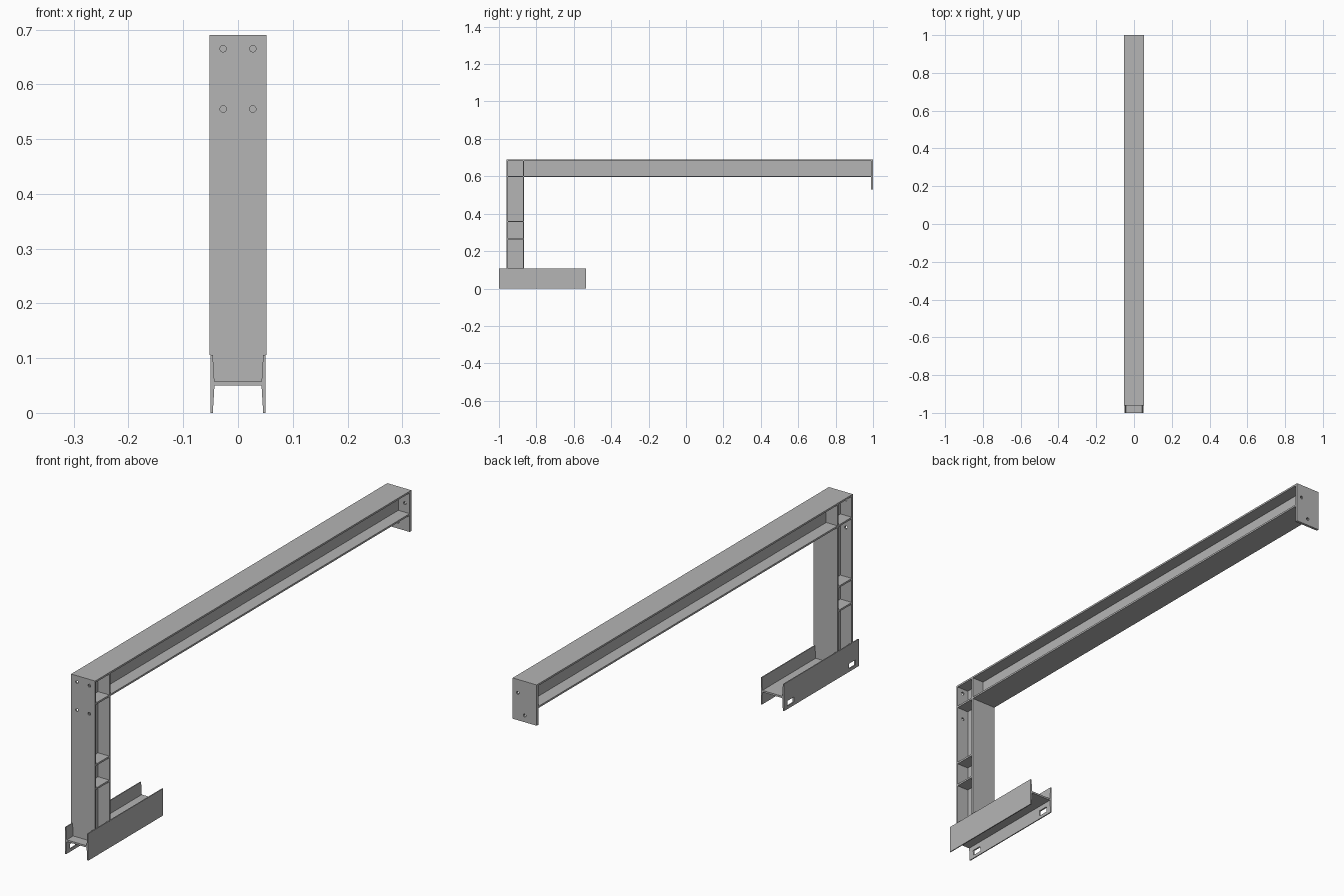
import bpy, bmesh, math
from mathutils import Matrix, Vector

if "Cube" in bpy.data.objects:
    bpy.data.objects.remove(bpy.data.objects["Cube"], do_unlink=True)

steel = bpy.data.materials.new("grey steel")
steel.use_nodes = True
GREY = (0.46, 0.46, 0.46, 1)
steel.diffuse_color = GREY
steel.node_tree.nodes["Principled BSDF"].inputs["Base Color"].default_value = GREY


def finish(name, bm):
    bmesh.ops.recalc_face_normals(bm, faces=bm.faces)
    mesh = bpy.data.meshes.new(name)
    bm.to_mesh(mesh)
    bm.free()
    mesh.materials.append(steel)
    obj = bpy.data.objects.new(name, mesh)
    bpy.context.collection.objects.link(obj)
    return obj


def box(name, x0, x1, y0, y1, z0, z1):
    bm = bmesh.new()
    size = Vector((x1 - x0, y1 - y0, z1 - z0))
    mid = Vector((x0 + x1, y0 + y1, z0 + z1)) / 2
    bmesh.ops.create_cube(bm, size=1, matrix=Matrix.Translation(mid) @ Matrix.Diagonal(size.to_4d()))
    return finish(name, bm)


def extrude_xz(name, profile, y0, y1):
    """Sweep an x-z outline along y."""
    bm = bmesh.new()
    face = bm.faces.new([bm.verts.new((x, y0, z)) for x, z in profile])
    side = bmesh.ops.extrude_face_region(bm, geom=[face])["geom"]
    bmesh.ops.translate(bm, vec=(0, y1 - y0, 0), verts=[v for v in side if isinstance(v, bmesh.types.BMVert)])
    return finish(name, bm)


def bolt_hole(x, y, z, r=0.006):
    bm = bmesh.new()
    bmesh.ops.create_cone(bm, cap_ends=True, segments=10, radius1=r, radius2=r, depth=0.05,
                          matrix=Matrix.Translation((x, y, z)) @ Matrix.Rotation(math.pi / 2, 4, "X"))
    return finish("hole_cutter", bm)


def cut(obj, cutters):
    """Cut the holes and remove the cutters."""
    for cutter in cutters:
        mod = obj.modifiers.new("hole", "BOOLEAN")
        mod.operation, mod.solver, mod.object = "DIFFERENCE", "EXACT", cutter
        bpy.context.view_layer.objects.active = obj
        bpy.ops.object.modifier_apply(modifier=mod.name)
        bpy.data.objects.remove(cutter, do_unlink=True)


W = 0.052                      # half width of beam and column
TOP, UNDER = 0.69, 0.595       # beam top and underside
FRONT, BACK = -0.96, -0.865    # column faces
T = 0.007                      # flange thickness
WEB = 0.003                    # half web thickness
BASE_TOP, BASE_WEB = 0.106, 0.057

# Base channel: two upright flanges and a level web
for side, name in ((-1, "base_flange_right"), (1, "base_flange_left")):
    outline = [(0.05, 0), (0.05, BASE_TOP), (0.046, BASE_TOP), (0.043, BASE_WEB),
               (0.043, 0.05), (0.046, 0)]
    flange = extrude_xz(name, [(side * x, z) for x, z in outline], -1, -0.535)
    if side < 0:
        cut(flange, [box("slot_cutter", -0.07, -0.03, y - 0.02, y + 0.02, 0.012, 0.032)
                     for y in (-0.958, -0.577)])
box("base_web", -0.0435, 0.0435, -1, -0.535, 0.05, BASE_WEB)

# Column flanges, notched to sit between the base flanges
half = [(0.043, BASE_WEB), (0.046, BASE_TOP), (W, BASE_TOP), (W, TOP)]
outline = half + [(-x, z) for x, z in reversed(half)]
front = extrude_xz("column_front_flange", outline, FRONT, FRONT + T)
cut(front, [bolt_hole(x, FRONT, z) for x in (-0.027, 0.027) for z in (0.555, 0.665)])
extrude_xz("column_back_flange", outline, BACK - T, BACK)
box("column_web", -WEB, WEB, FRONT + T, BACK - T, BASE_WEB, TOP - T)

# Column cap and stiffeners
for name, z in (("column_cap", TOP), ("upper_stiffener", UNDER + T),
                ("middle_stiffener", 0.362), ("lower_stiffener", 0.268)):
    box(name, -W, W, FRONT + T, BACK - T, z - T, z)

# Long beam
END = 0.99
box("beam_top_flange", -W, W, BACK, END, TOP - T, TOP)
box("beam_bottom_flange", -W, W, BACK, END, UNDER, UNDER + T)
box("beam_web", -WEB, WEB, BACK, END, UNDER + T, TOP - T)

# End plate
plate = box("end_plate", -W, W, END, 1, 0.53, TOP)
cut(plate, [bolt_hole(0.03, 1, 0.637), bolt_hole(0, 1, 0.556)])
